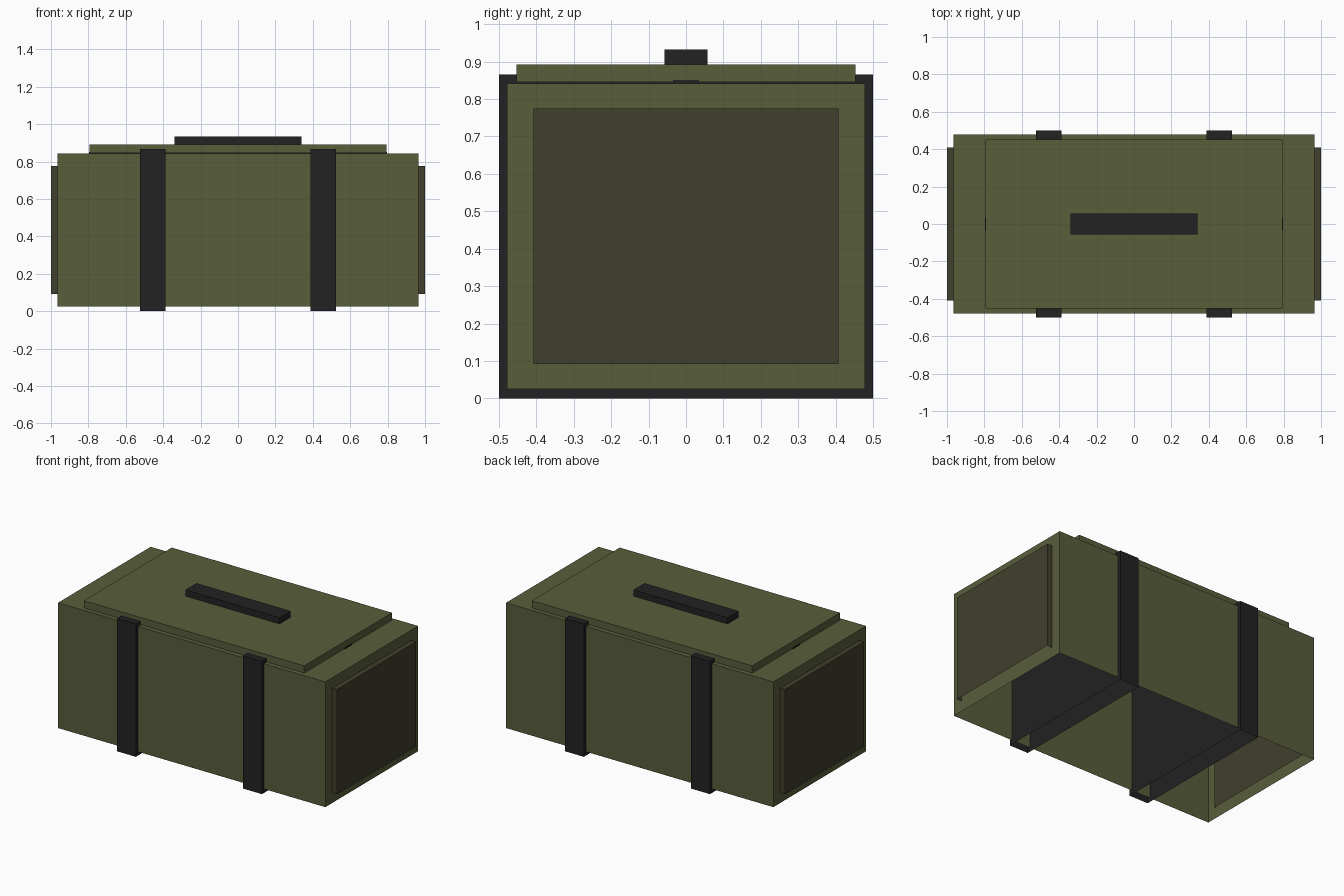
import bpy
import bmesh

if "Cube" in bpy.data.objects:
    bpy.data.objects.remove(bpy.data.objects["Cube"])


def material(name, rgb):
    m = bpy.data.materials.new(name)
    m.diffuse_color = (*rgb, 1.0)
    m.use_nodes = True
    m.node_tree.nodes["Principled BSDF"].inputs["Base Color"].default_value = m.diffuse_color
    return m


olive = material("olive_green", (0.098, 0.112, 0.044))
brown = material("dark_brown", (0.054, 0.050, 0.026))
black = material("strap_black", (0.016, 0.016, 0.016))


def open_box(name, x, y, z, mat):
    """Box spanning the given (min, max) ranges, left open underneath."""
    bm = bmesh.new()
    bmesh.ops.create_cube(bm, size=1.0)
    for v in bm.verts:
        v.co = [lo + (c + 0.5) * (hi - lo)
                for c, (lo, hi) in zip(v.co, (x, y, z))]
    bm.normal_update()
    under = [f for f in bm.faces if f.normal.z < -0.5]
    bmesh.ops.delete(bm, geom=under, context='FACES')
    mesh = bpy.data.meshes.new(name)
    bm.to_mesh(mesh)
    bm.free()
    mesh.materials.append(mat)
    obj = bpy.data.objects.new(name, mesh)
    bpy.context.collection.objects.link(obj)
    return obj


def span(half):
    return (-half, half)


# Crate body and raised lid
open_box("crate_body", span(0.965), span(0.478), (0.025, 0.842), olive)
open_box("lid", span(0.795), span(0.453), (0.845, 0.892), olive)

# Carry handle and the thin bar under the lid
open_box("handle", span(0.34), span(0.057), (0.892, 0.933), black)
open_box("lid_bar", span(0.797), span(0.035), (0.80, 0.851), black)

# Straps and end panels, one of each per side
for side, label in ((-1, "left"), (1, "right")):
    strap_x = sorted((side * 0.387, side * 0.523))
    open_box(label + "_strap", strap_x, span(0.5), (0.0, 0.866), black)
    panel_x = sorted((side * 0.955, side * 1.0))
    open_box(label + "_end_panel", panel_x, span(0.408), (0.092, 0.775), brown)
